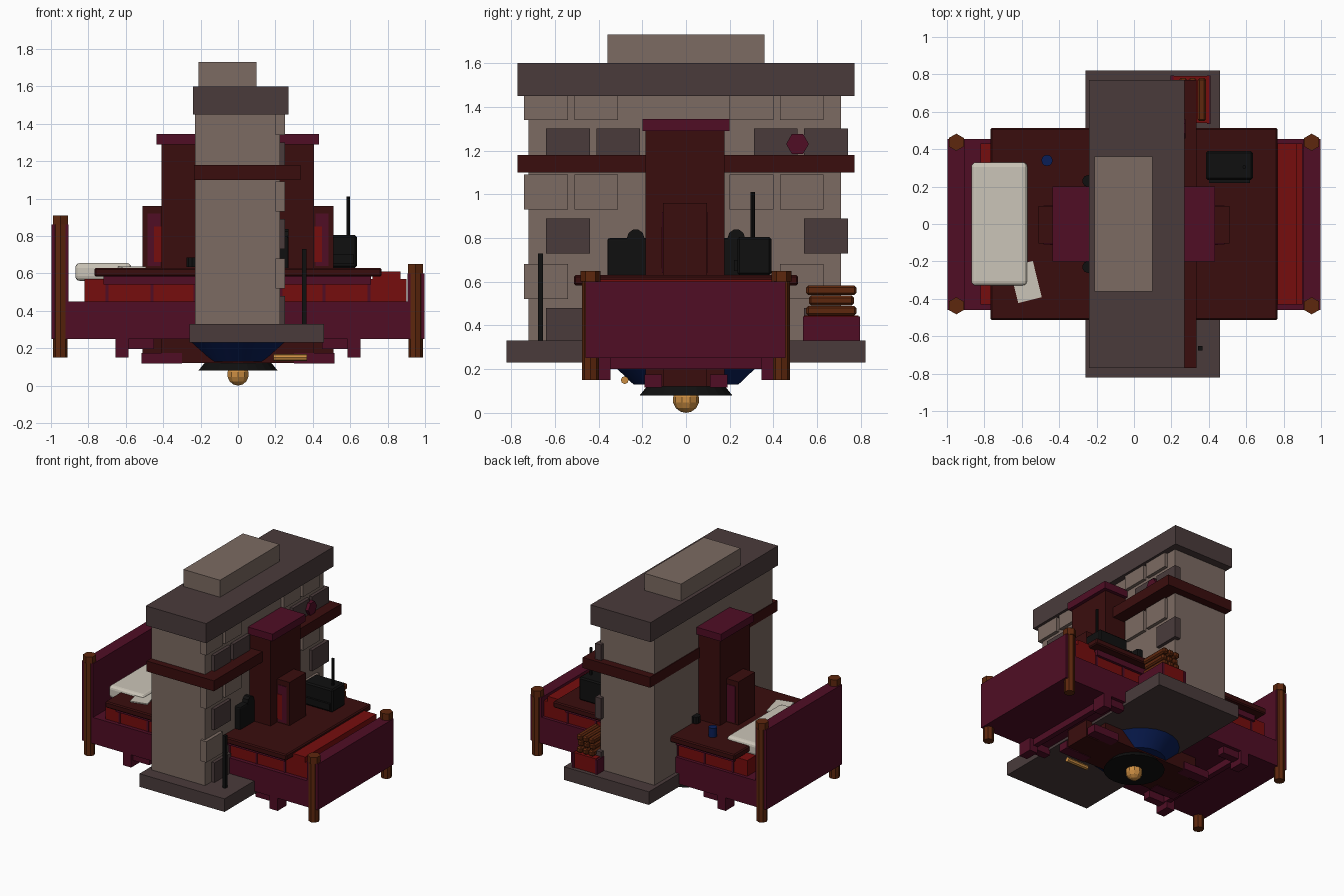
import bpy, math
from mathutils import Matrix

if "Cube" in bpy.data.objects:
    bpy.data.objects.remove(bpy.data.objects["Cube"])

COLOURS = {
    "light_stone": (.20, .145, .122), "dark_stone": (.068, .044, .044),
    "dark_wood": (.042, .004, .004), "plum": (.08, .004, .018),
    "red": (.18, .004, .004), "brown": (.11, .020, .004),
    "cream": (.60, .56, .48), "blue": (.003, .013, .095),
    "black": (.005, .005, .005), "brass": (.60, .27, .055),
}
MATS = {}
for n, c in COLOURS.items():
    MATS[n] = bpy.data.materials.new(n)
    MATS[n].diffuse_color = (*c, 1)


def finish(name, mat, bevel=0, segments=2):
    ob = bpy.context.object
    ob.name = name
    ob.data.materials.append(MATS[mat])
    if bevel:
        m = ob.modifiers.new("bevel", 'BEVEL')
        m.width, m.segments = bevel, segments
    return ob


def box(name, mat, x, y, z, bevel=0, segments=2):
    """Box from three (min, max) ranges."""
    bpy.ops.mesh.primitive_cube_add(size=1)
    ob = bpy.context.object
    size = [b - a for a, b in (x, y, z)]
    mid = [(a + b) / 2 for a, b in (x, y, z)]
    ob.data.transform(Matrix.Translation(mid) @ Matrix.Diagonal((*size, 1)))
    return finish(name, mat, bevel, segments)


def cyl(name, mat, loc, r, depth, axis='Z', sides=12, r2=None):
    rot = {'X': (0, math.pi / 2, 0), 'Y': (math.pi / 2, 0, 0), 'Z': (0, 0, 0)}[axis]
    bpy.ops.mesh.primitive_cone_add(vertices=sides, radius1=r, radius2=r if r2 is None else r2,
                                    depth=depth, location=loc, rotation=rot)
    return finish(name, mat)


# Stone chimney
box("hearth_slab", "dark_stone", (-.26, .46), (-.82, .82), (.23, .33))
box("chimney_body", "light_stone", (-.23, .225), (-.72, .71), (.33, 1.45))
box("chimney_cap", "dark_stone", (-.24, .27), (-.77, .77), (1.45, 1.6))
box("chimney_top", "light_stone", (-.21, .1), (-.36, .36), (1.6, 1.73))
box("mantel", "dark_wood", (-.235, .335), (-.77, .77), (1.1, 1.18))

# Raised stones, alternating light and dark courses
light = [(-.74, -.54), (-.51, -.31), (.2, .4), (.43, .63)]
dark = [(-.64, -.44), (-.41, -.21), (.31, .51), (.54, .74)]
courses = [(1.34, 1.45, light), (1.15, 1.3, dark), (.93, 1.09, light),
           (.73, .89, dark[::3]), (.52, .68, light[::3]), (.33, .48, dark[::3])]
for i, (z0, z1, cols) in enumerate(courses):
    for y in cols:
        box("wall_stone", "dark_stone" if i % 2 else "light_stone", (.2, .25), y, (z0, z1))

# Wall ornament and fire tools
cyl("wall_hexagon", "plum", (.25, .51, 1.23), .052, .05, 'X', 6)
box("firebox", "black", (-.2, .27), (-.36, .36), (.62, .8), .012)
for y in (-.23, .23):
    cyl("firebox_knob", "black", (-.245, y, .66), .032, .05, 'Z', 10)
    cyl("firebox_lug", "black", (.245, y, .8), .04, .05, 'X', 10)
box("poker", "black", (.343, .367), (-.677, -.653), (.33, .73))

# Log crate
box("log_crate", "red", (.21, .4), (.54, .79), (.33, .445))
for x in (.205, .4):
    box("crate_edge", "plum", (x - .01, x + .01), (.535, .795), (.33, .44))
for i, z in enumerate((.445, .492, .539)):
    d = .012 * (i % 2)
    for x in (.24, .29, .34):
        box("log", "brown", (x, x + .045), (.55 + d, .78 - d), (z, z + .044), .01, 1)

# Bed
box("bed_frame", "plum", (-.95, .95), (-.46, .455), (.25, .45))
box("headboard", "plum", (-.998, -.905), (-.46, .455), (.25, .86))
box("footboard", "plum", (.905, .998), (-.46, .455), (.25, .6))
for x, top in ((-.95, .91), (.95, .65)):
    for y in (-.437, .437):
        cyl("bed_post", "brown", (x, y, (.15 + top) / 2), .038, top - .15, 'Z', 8)
        cyl("post_finial", "brown", (x, y, top - .025), .046, .05, 'Z', 6)
box("mattress", "red", (-.82, .9), (-.43, .43), (.45, .57))
for x in (-.7, -.46, -.23, .23, .46, .7):
    box("mattress_band", "plum", (x - .008, x + .008), (-.436, .436), (.45, .57))
box("folded_blanket", "red", (.72, .87), (-.43, .43), (.57, .61))
box("pillow", "cream", (-.87, -.57), (-.33, .33), (.56, .655), .025, 3)

# Table with its tall cabinet
box("table_apron", "plum", (-.72, .71), (-.45, .45), (.54, .585))
box("table_top", "dark_wood", (-.768, .768), (-.513, .513), (.583, .63), .008, 1)
box("cabinet", "dark_wood", (-.41, .405), (-.185, .175), (.12, 1.29))
box("cabinet_cap", "plum", (-.435, .432), (-.2, .2), (1.29, 1.345))
box("cabinet_wing", "dark_wood", (-.51, .51), (-.105, .095), (.12, .96))
for s in (-1, 1):
    for y in (-.105, .095):
        box("wing_panel", "plum", sorted((s * .415, s * .485)), (y - .004, y + .004), (.64, .92))
    box("wing_inlay", "red", sorted((s * .41, s * .45)), (-.113, -.107), (.66, .85))
    for y in (-.15, .15):
        box("cabinet_foot", "plum", sorted((s * .3, s * .515)), (y - .04, y + .04), (.117, .175))
    # Sled feet under the bed
    for y in (-.4, .4):
        box("table_foot", "plum", (s * .62 - .034, s * .62 + .034), (y - .055, y + .055), (.15, .26))
        box("foot_rail", "plum", sorted((s * .45, s * .62)), (y - .03, y + .03), (.195, .26))
    box("cross_rail", "plum", sorted((s * .58, s * .62)), (-.4, .4), (.2, .26))

# Things on the table
box("radio", "black", (.385, .635), (.235, .39), (.63, .805), .01, 1)
box("radio_base", "black", (.4, .62), (.22, .24), (.65, .7))
cyl("radio_antenna", "black", (.59, .305, .9), .01, .22, 'Z', 8)
cyl("mug", "blue", (-.465, .34, .665), .03, .07, 'Z', 12)
paper = box("paper", "cream", (-.065, .065), (-.1, .1), (0, .008))
paper.location = (-.58, -.31, .63)
paper.rotation_euler.z = math.radians(14)

# Basin, lamp shade and globe underneath
basin = cyl("basin", "blue", (0, 0, .18), .24, .1, 'Z', 24, .345)
basin.scale.x = .85
bpy.ops.object.shade_smooth_by_angle()
cyl("lamp_shade", "black", (0, 0, .1), .212, .04, 'Z', 24, .18)
bpy.ops.mesh.primitive_uv_sphere_add(segments=10, ring_count=7, radius=.06, location=(0, 0, .06))
finish("lamp_globe", "brass")
cyl("brass_rod", "brass", (.28, -.28, .15), .018, .18, 'X', 8)

for m in bpy.data.materials:
    if m.users and not m.is_grease_pencil:
        m.use_nodes = True
        m.node_tree.nodes["Principled BSDF"].inputs["Base Color"].default_value = m.diffuse_color
